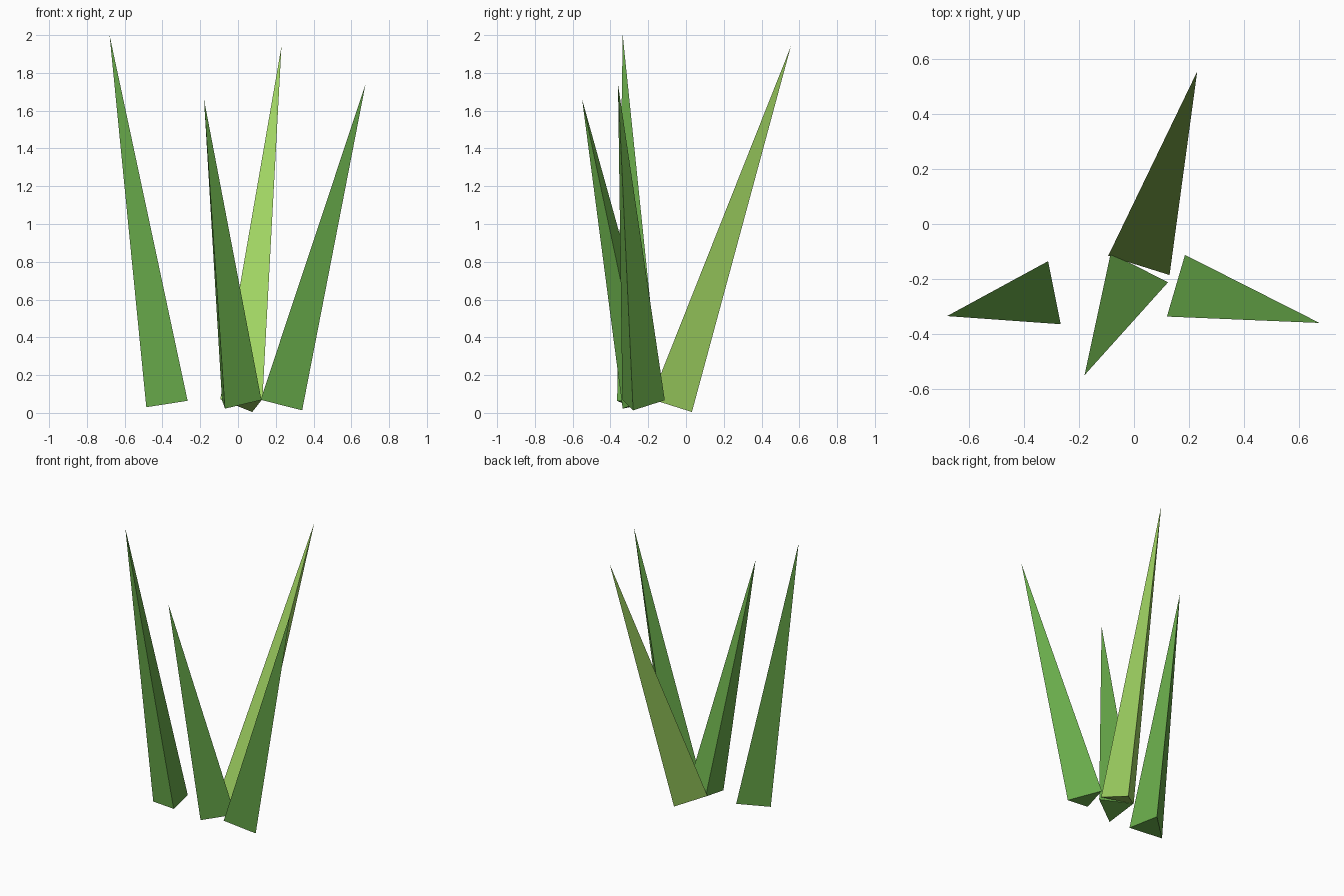
import bpy, bmesh, math
from mathutils import Vector

if "Cube" in bpy.data.objects:
    bpy.data.objects.remove(bpy.data.objects["Cube"])

RADIUS = 0.135  # circumradius of every triangular blade base


def material(name, rgb):
    m = bpy.data.materials.new(name)
    m.diffuse_color = (*rgb, 1.0)
    m.use_nodes = True
    m.node_tree.nodes["Principled BSDF"].inputs["Base Color"].default_value = m.diffuse_color
    return m


leaf_green = material("leaf_green", (0.141, 0.407, 0.069))
lime_green = material("lime_green", (0.352, 0.658, 0.122))


def blade(name, center, tip, keel, mat):
    """Three-sided spike: base square to its axis, one corner turned toward keel (x, y)."""
    center, tip = Vector(center), Vector(tip)
    axis = (tip - center).normalized()
    # Keel direction projected onto the base plane
    u = Vector((keel[0] - center.x, keel[1] - center.y, 0))
    u.z = -(u.x * axis.x + u.y * axis.y) / axis.z
    u.normalize()
    v = axis.cross(u)

    bm = bmesh.new()
    base = []
    for i in range(3):
        a = math.tau * i / 3
        base.append(bm.verts.new(center + RADIUS * (math.cos(a) * u + math.sin(a) * v)))
    top = bm.verts.new(tip)
    bm.faces.new(reversed(base))
    for i in range(3):
        bm.faces.new((base[i], base[(i + 1) % 3], top))
    bmesh.ops.recalc_face_normals(bm, faces=bm.faces)

    mesh = bpy.data.meshes.new(name)
    bm.to_mesh(mesh)
    bm.free()
    mesh.materials.append(mat)
    bpy.context.collection.objects.link(bpy.data.objects.new(name, mesh))


# Grass blades fanning outward
blade("left_blade", (-0.355, -0.263, 0.053), (-0.68, -0.335, 2.0), (-0.49, -0.29), leaf_green)
blade("back_blade", (0.037, -0.09, 0.05), (0.23, 0.555, 1.94), (0.075, 0.03), lime_green)
blade("front_blade", (-0.01, -0.218, 0.053), (-0.18, -0.55, 1.66), (-0.07, -0.337), leaf_green)
blade("right_blade", (0.215, -0.243, 0.05), (0.675, -0.36, 1.74), (0.34, -0.28), leaf_green)
